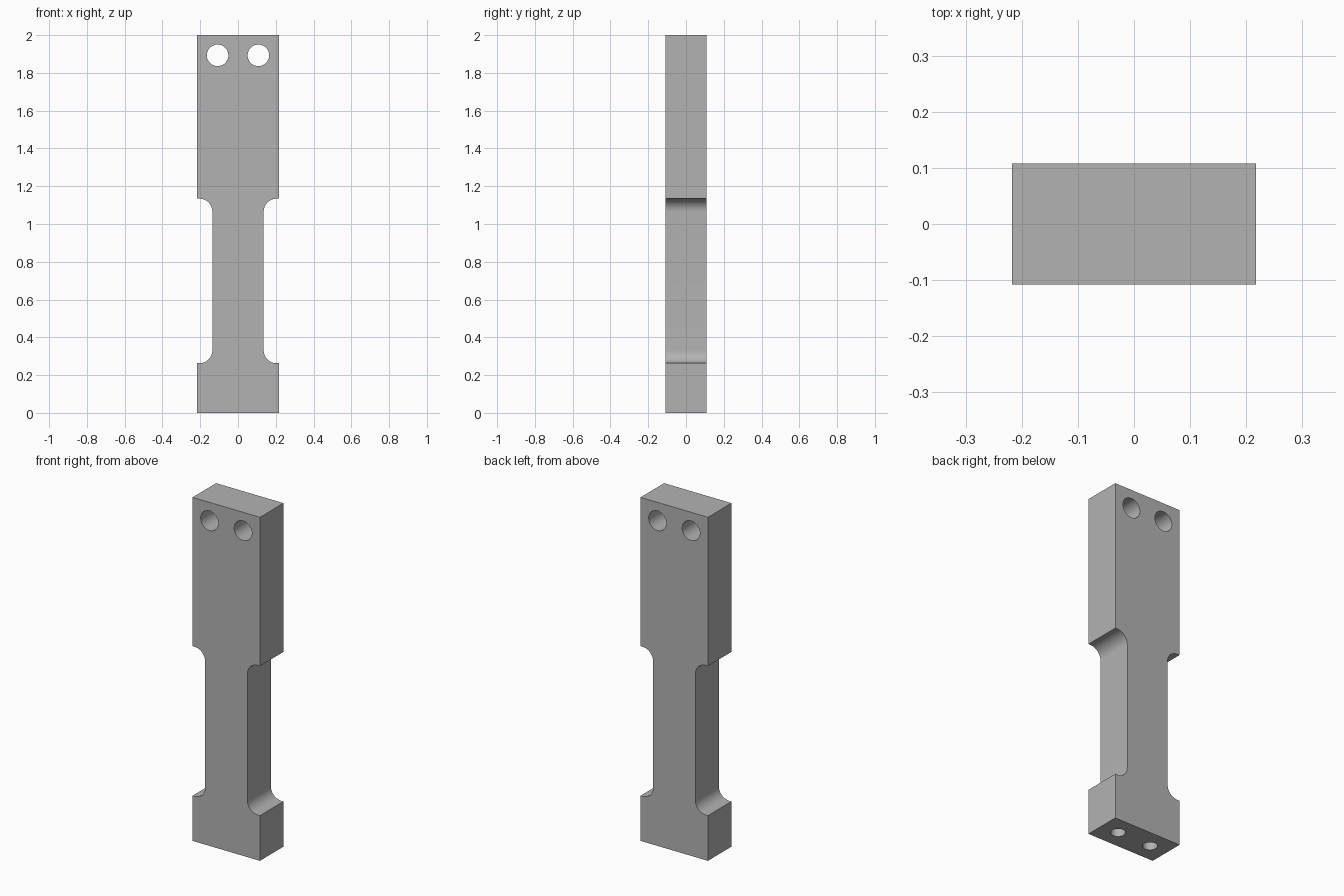
import bpy, bmesh, math
from mathutils import Matrix, Vector

cube = bpy.data.objects.get("Cube")
if cube:
    bpy.data.objects.remove(cube, do_unlink=True)

HALF_W, HALF_D, HEIGHT = 0.217, 0.108, 2.0
NECK, LOW, HIGH, FILLET = 0.136, 0.263, 1.134, 0.068
HOLE_X = 0.108

grey = bpy.data.materials.new("light grey")
grey.use_nodes = True
colour = (0.45, 0.45, 0.45, 1)
grey.diffuse_color = colour
grey.node_tree.nodes["Principled BSDF"].inputs["Base Color"].default_value = colour


def make_object(name, bm):
    bmesh.ops.recalc_face_normals(bm, faces=bm.faces[:])
    mesh = bpy.data.meshes.new(name)
    bm.to_mesh(mesh)
    bm.free()
    mesh.materials.append(grey)
    obj = bpy.data.objects.new(name, mesh)
    bpy.context.collection.objects.link(obj)
    return obj


def fillet(z, start, end, steps=14):
    """Inner corner arc in the right half of the outline."""
    cx = NECK + FILLET
    angles = [math.radians(start + (end - start) * i / steps) for i in range(steps + 1)]
    return [(cx + FILLET * math.cos(a), z + FILLET * math.sin(a)) for a in angles]


# Waisted bar: mirrored outline extruded front to back
right = [(HALF_W, 0), (HALF_W, LOW)]
right += fillet(LOW + FILLET, 270, 180)
right += fillet(HIGH - FILLET, 180, 90)
right += [(HALF_W, HIGH), (HALF_W, HEIGHT)]
outline = right + [(-x, z) for x, z in reversed(right)]

bm = bmesh.new()
face = bm.faces.new([bm.verts.new((x, -HALF_D, z)) for x, z in outline])
extruded = bmesh.ops.extrude_face_region(bm, geom=[face])["geom"]
moved = [v for v in extruded if isinstance(v, bmesh.types.BMVert)]
bmesh.ops.translate(bm, verts=moved, vec=Vector((0, 2 * HALF_D, 0)))
bar = make_object("waisted_bar", bm)


def drill(name, radius, depth, centre, axis_turn):
    """Cut a matching left and right pair of round holes."""
    bm = bmesh.new()
    for side in (-1, 1):
        place = Matrix.Translation((side * HOLE_X, 0, centre))
        bmesh.ops.create_cone(bm, cap_ends=True, segments=48, radius1=radius,
                              radius2=radius, depth=depth,
                              matrix=place @ Matrix.Rotation(axis_turn, 4, 'X'))
    cutter = make_object(name, bm)
    cutter.hide_render = True
    mod = bar.modifiers.new(name, 'BOOLEAN')
    mod.operation, mod.solver, mod.object = 'DIFFERENCE', 'EXACT', cutter
    bpy.ops.object.modifier_apply(modifier=mod.name)
    bpy.data.objects.remove(cutter, do_unlink=True)


bpy.context.view_layer.objects.active = bar
bar.select_set(True)

# Through holes near the top, blind holes in the underside
drill("top_hole_cutter", 0.057, 0.5, 1.893, math.pi / 2)
drill("base_hole_cutter", 0.039, 0.4, 0, 0)

bpy.ops.object.shade_smooth_by_angle(angle=math.radians(30))
